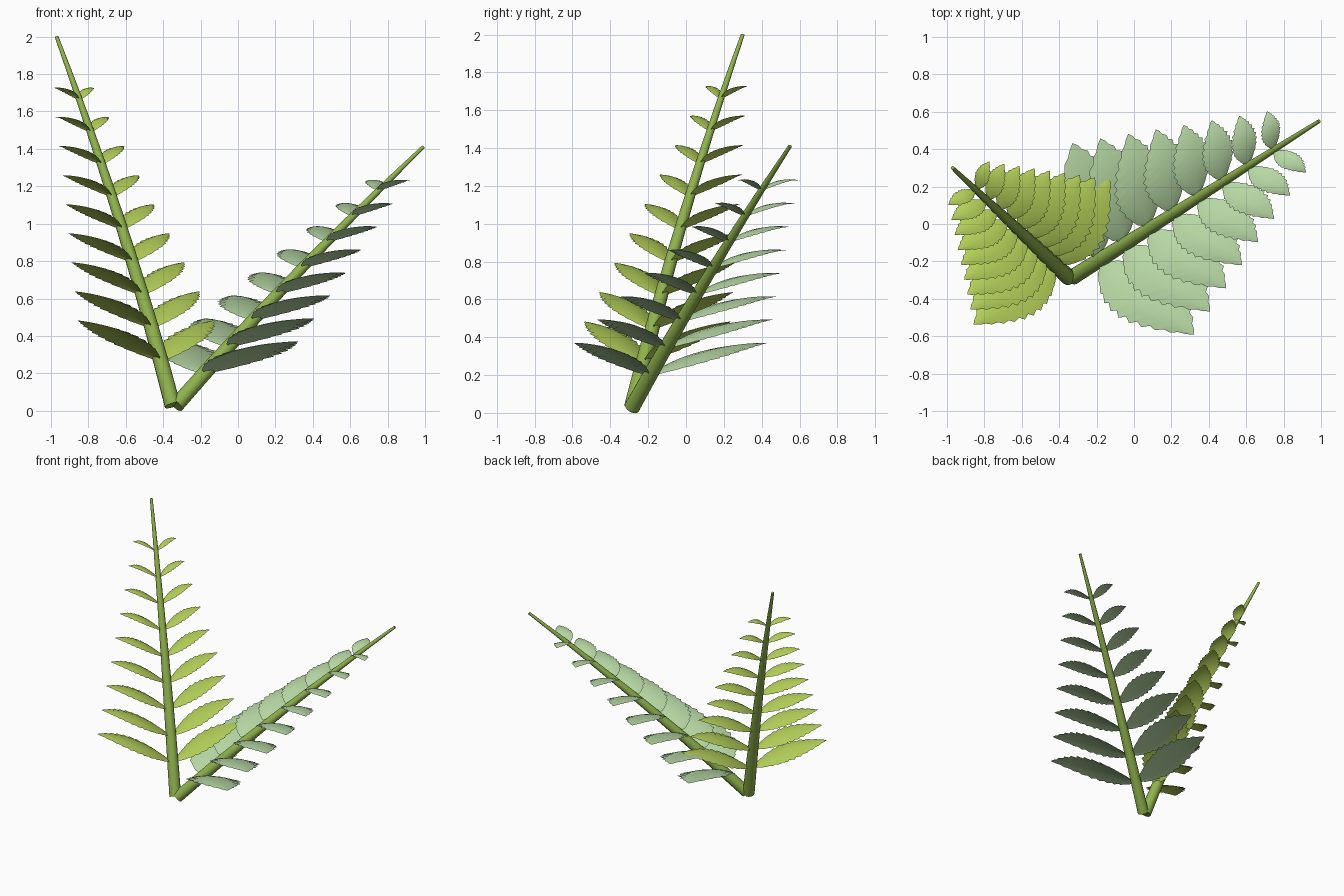
import bpy, bmesh, math
from mathutils import Vector

if "Cube" in bpy.data.objects:
    bpy.data.objects.remove(bpy.data.objects["Cube"])


def material(name, rgb):
    m = bpy.data.materials.new(name)
    m.diffuse_color = (*rgb, 1.0)
    m.use_nodes = True
    m.node_tree.nodes["Principled BSDF"].inputs["Base Color"].default_value = m.diffuse_color
    return m


STEM = material("stem green", (0.28, 0.45, 0.075))
LIME = material("lime leaf", (0.48, 0.66, 0.105))
PALE = material("pale leaf", (0.47, 0.68, 0.37))


def finish(bm, name, mat):
    me = bpy.data.meshes.new(name)
    bm.to_mesh(me)
    bm.free()
    me.materials.append(mat)
    ob = bpy.data.objects.new(name, me)
    bpy.context.collection.objects.link(ob)
    bpy.ops.object.select_all(action='DESELECT')
    ob.select_set(True)
    bpy.context.view_layer.objects.active = ob
    bpy.ops.object.shade_smooth_by_angle(angle=math.radians(40))
    return ob


def stem(name, base, tip, bow, r0, r1, sides=14, rings=10):
    # tapered round stalk, slightly bowed
    rot = (tip - base).to_track_quat('Z', 'Y')
    bm = bmesh.new()
    loops = []
    for j in range(rings + 1):
        f = j / rings
        c = base.lerp(tip, f) + bow * 4 * f * (1 - f)
        r = r0 + (r1 - r0) * f ** 1.25
        loops.append([bm.verts.new(c + rot @ Vector((r * math.cos(a), r * math.sin(a), 0)))
                      for a in (2 * math.pi * k / sides for k in range(sides))])
    for lo, hi in zip(loops, loops[1:]):
        for k in range(sides):
            m = (k + 1) % sides
            bm.faces.new((lo[k], lo[m], hi[m], hi[k]))
    bm.faces.new(loops[0][::-1])
    bm.faces.new(loops[-1])
    finish(bm, name, STEM)


def add_leaflet(bm, root, end, width_dir, half_width, teeth=11):
    # pointed oval blade with saw-tooth edges, arched along and across
    reach = end - root
    arch = 0.02 + 0.025 * reach.length
    n = teeth * 2
    prev = None
    for i in range(n + 1):
        u = i / n
        mid = root + reach * u + Vector((0, 0, arch * 4 * u * (1 - u)))
        w = 1.03 * half_width * max(0.0, math.sin(math.pi * u ** 0.88)) ** 0.95
        odd = i % 2
        row = []
        for k in (-1, -0.5, 0, 0.5, 1):
            edge = abs(k) == 1
            p = mid + width_dir * w * k * ((1.05 if odd else 0.9) if edge else 1)
            p.z += 0.15 * w * (0.4 - k * k)
            if edge and odd:
                p += reach * 0.028 * (1 - u * u)   # teeth lean towards the tip
            row.append(bm.verts.new(p))
        if prev:
            for a in range(4):
                bm.faces.new((prev[a], prev[a + 1], row[a + 1], row[a]))
        prev = row


def frond(name, base, tip, pairs, side_len, along_len, ratio, last, mat, r0, bow_size):
    base, tip = Vector(base), Vector(tip)
    t = (tip - base).normalized()
    ahead = Vector((t.x, t.y, 0)).normalized()
    side = Vector((ahead.y, -ahead.x, 0))
    bow = side.cross(t).normalized() * bow_size
    stem(name + "_stem", base, tip, bow, r0, 0.010)
    for label, sgn in (("right", 1), ("left", -1)):
        bm = bmesh.new()
        for i in range(pairs):
            f = i / (pairs - 1)
            s = 1 + (last - 1) * f
            h = 0.13 + 0.70 * f
            end = base.lerp(tip, h) + (side * sgn * side_len + t * along_len) * s
            # blades join the stalk a little below where they point from
            g = h - 0.016 * (1 - 0.5 * f)
            root = base.lerp(tip, g) + bow * 4 * g * (1 - g)
            add_leaflet(bm, root, end, ahead, ratio * s * math.hypot(side_len, along_len))
        # make every blade face upwards
        bm.normal_update()
        bmesh.ops.reverse_faces(bm, faces=[q for q in bm.faces if q.normal.z < 0])
        finish(bm, name + "_" + label + "_leaflets", mat)


# tall upright frond and the lower leaning frond
frond("tall_frond", (-0.35, -0.285, 0.03), (-0.97, 0.30, 2.0), 9, 0.532, 0.215, 0.24, 0.30, LIME, 0.043, 0.035)
frond("leaning_frond", (-0.33, -0.285, 0.03), (0.99, 0.55, 1.41), 8, 0.606, 0.243, 0.27, 0.32, PALE, 0.042, 0.022)
